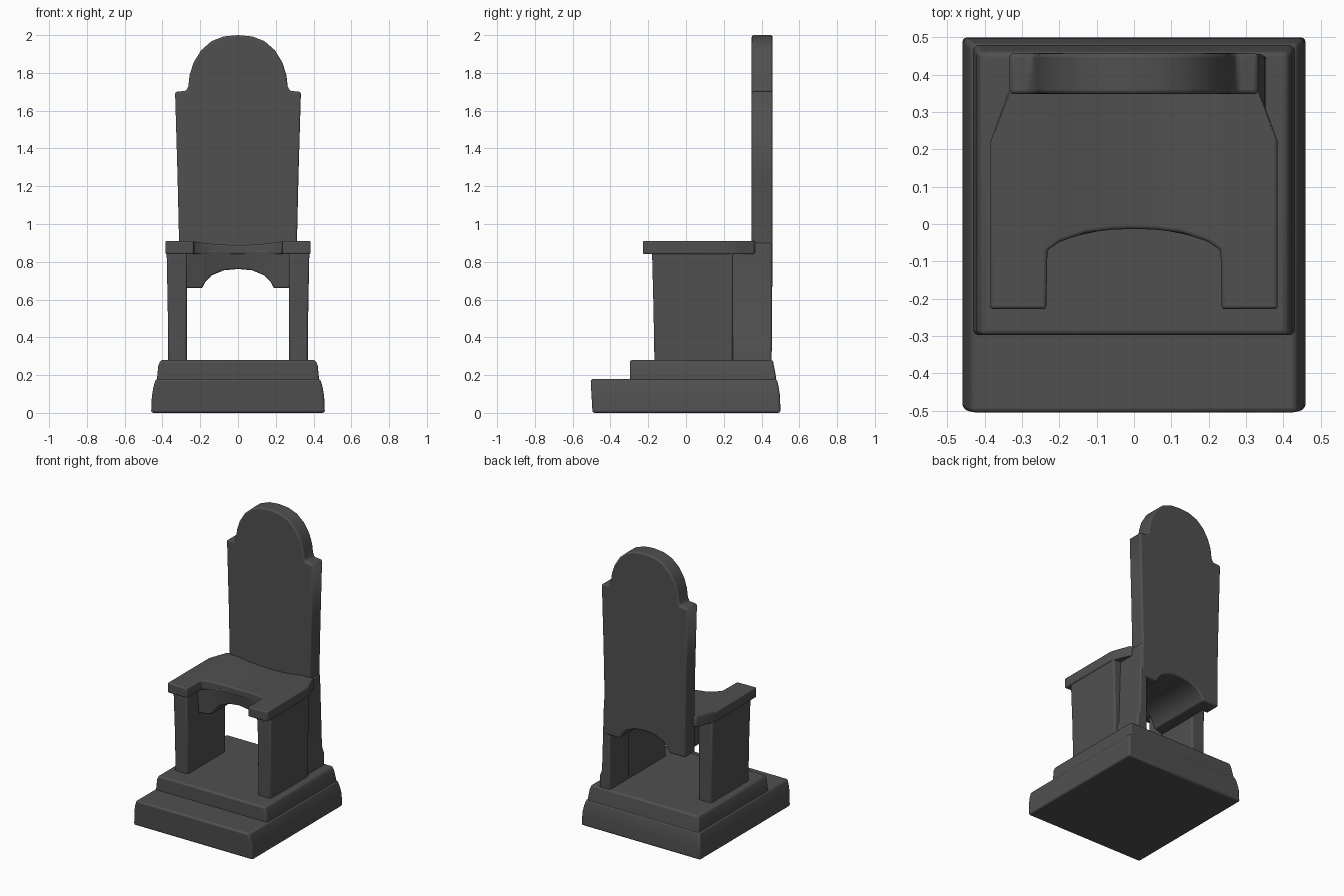
import bpy
import bmesh
import math

cube = bpy.data.objects.get("Cube")
if cube:
    bpy.data.objects.remove(cube, do_unlink=True)

stone = bpy.data.materials.new("dark_grey_stone")
stone.use_nodes = True
grey = (0.08, 0.08, 0.08, 1)
stone.diffuse_color = grey
stone.node_tree.nodes["Principled BSDF"].inputs["Base Color"].default_value = grey
stone.node_tree.nodes["Principled BSDF"].inputs["Roughness"].default_value = 0.9


def loft(name, rings, bevel=0.012):
    """Skin a row of equal closed rings, cap both ends and soften the edges."""
    bm = bmesh.new()
    rows = [[bm.verts.new(p) for p in ring] for ring in rings]
    n = len(rows[0])
    for a, b in zip(rows, rows[1:]):
        for i in range(n):
            j = (i + 1) % n
            bm.faces.new((a[i], a[j], b[j], b[i]))
    bm.faces.new(rows[0])
    bm.faces.new(rows[-1])
    bmesh.ops.recalc_face_normals(bm, faces=bm.faces)
    mesh = bpy.data.meshes.new(name)
    bm.to_mesh(mesh)
    bm.free()
    obj = bpy.data.objects.new(name, mesh)
    bpy.context.collection.objects.link(obj)
    mesh.materials.append(stone)
    mod = obj.modifiers.new("soft_edges", "BEVEL")
    mod.width = bevel
    mod.segments = 3
    mod.limit_method = "ANGLE"
    mod.angle_limit = math.radians(35)
    bpy.ops.object.select_all(action="DESELECT")
    obj.select_set(True)
    bpy.context.view_layer.objects.active = obj
    bpy.ops.object.shade_smooth_by_angle(angle=math.radians(40))
    return obj


def rect(x0, x1, y0, y1, z):
    return [(x0, y0, z), (x1, y0, z), (x1, y1, z), (x0, y1, z)]


def section(x, y_front, y_back, z_low, z_high, slope=0):
    """Upright rectangle across the depth at one x station."""
    return [(x, y_front + slope, z_low), (x, y_back, z_low),
            (x, y_back, z_high), (x, y_front, z_high)]


def mirrored(stations):
    """Half stations from the outside inward, completed on the other side."""
    return [(-s[0], *s[1:]) for s in stations] + [s for s in reversed(stations) if s[0] > 0]


# Two-step plinth with a rounded outer moulding
loft("plinth", [rect(-hx, hx, y0, y1, z) for z, hx, y0, y1 in (
    (0, .46, -.495, .5), (.09, .456, -.5, .498),
    (.14, .447, -.503, .49), (.18, .435, -.505, .48))])
loft("upper_step", [rect(-hx, hx, -.297, y1, z) for z, hx, y1 in (
    (.16, .432, .48), (.2, .427, .475), (.25, .422, .465), (.28, .41, .46))])

# Side walls under the arms
for side, label in ((1, "left"), (-1, "right")):
    rings = []
    for z, outer, y0 in ((.26, .37, -.167), (.55, .372, -.172), (.86, .378, -.18)):
        x0, x1 = sorted((side * .27, side * outer))
        rings.append(rect(x0, x1, y0, .25, z))
    loft(label + "_side_wall", rings)

# Single rear leg, flared at its foot
loft("rear_leg", [rect(.27, x, .24, y, z) for z, x, y in (
    (.26, .355, .452), (.36, .35, .455), (.4, .335, .455), (.9, .32, .455))])

# Seat with two arms, a curved front cut-out and a shallow dip
outline = [(.385, -.228, .22, .91), (.36, -.228, .29, .91),
           (.333, -.228, .36, .91), (.235, -.228, .4, .908),
           (.232, -.07, .4, .908), (.2, -.048, .4, .902),
           (.13, -.024, .4, .894), (.06, -.015, .4, .89), (0, -.013, .4, .888)]
loft("seat", [section(x, y0, y1, .84, z) for x, y0, y1, z in mirrored(outline)], .01)

# Arched apron running under the seat
arch = [(.19, .66), (.175, .69), (.14, .728), (.075, .755), (0, .762)]
vault = [(.272, -.07, .66), (.2, -.045, .66)] + [
    (x, -.012 - .9 * x * x, z) for x, z in arch]
loft("arched_apron", [section(x, y0, .44, z, .86, .02)
                      for x, y0, z in mirrored(vault)], .008)

# Tall backrest: shouldered, round-topped, arched along its lower edge
half = [(.315, .66), (.312, .9), (.32, 1.25), (.333, 1.69), (.33, 1.7),
        (.275, 1.705), (.263, 1.73), (.256, 1.79), (.235, 1.855),
        (.195, 1.92), (.14, 1.968), (.075, 1.993), (0, 2)]
right_up = half + [(-x, z) for x, z in reversed(half[:-1])]
lower = [(-x, z) for x, z in arch] + [(x, z) for x, z in reversed(arch[:-1])]
profile = right_up + lower
loft("backrest", [[(x, y, z) for x, z in profile] for y in (.348, .458)])
